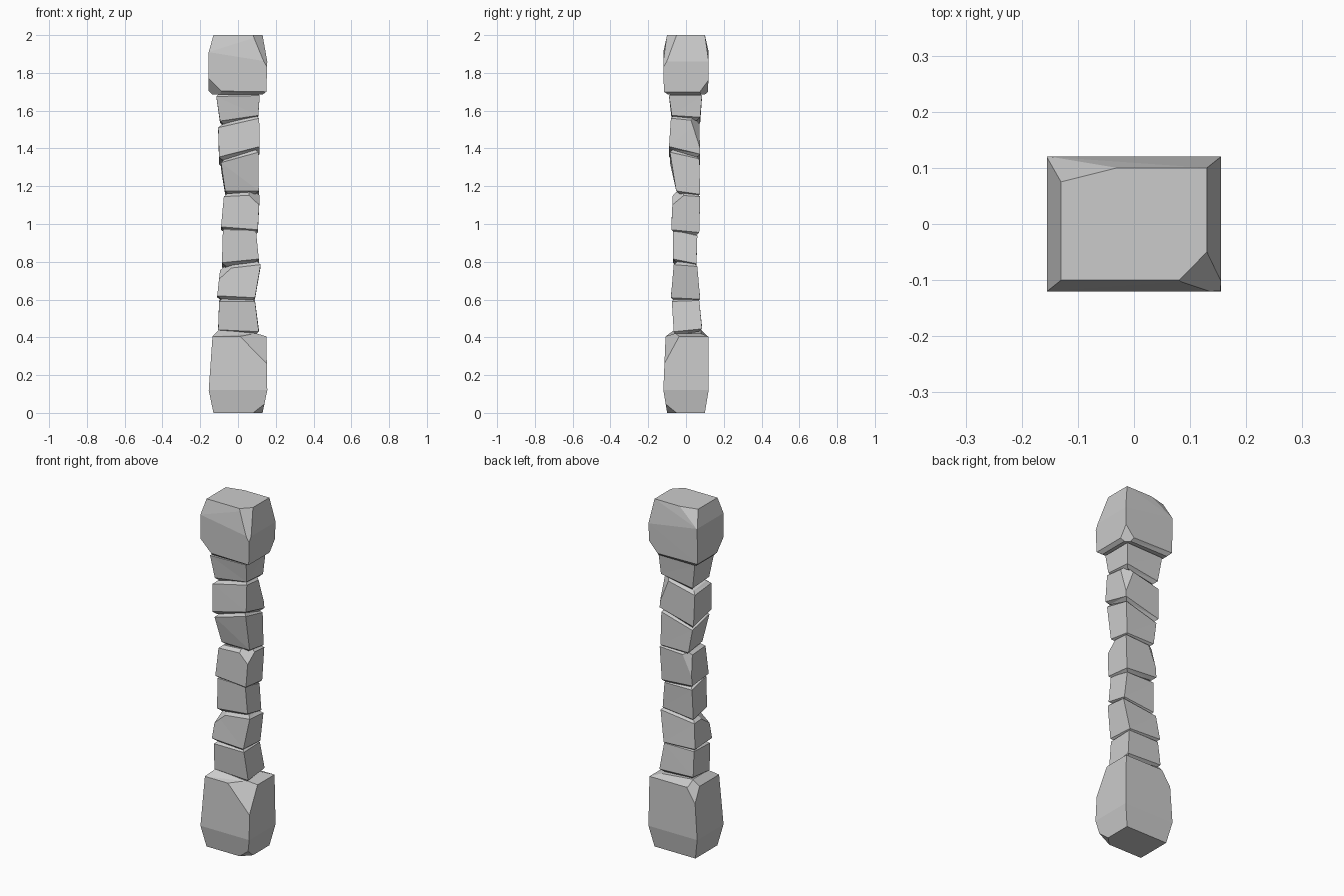
import bpy, bmesh
from mathutils import Vector


def ring(x0, x1, y0, y1, zl, zr, dy=0.0):
    """Four corners; zl/zr are front-left/front-right heights, dy is added at the back."""
    return [Vector(c) for c in ((x0, y0, zl), (x1, y0, zr), (x1, y1, zr + dy), (x0, y1, zl + dy))]


def inset(r, d, dz):
    c = sum(r, Vector()) / 4
    return [Vector((p.x - d * (1 if p.x > c.x else -1),
                    p.y - d * (1 if p.y > c.y else -1), p.z + dz)) for p in r]


def stone(name, rings, cuts=()):
    bm = bmesh.new()
    vs = [[bm.verts.new(p) for p in r] for r in rings]
    bm.faces.new(vs[0][::-1])
    bm.faces.new(vs[-1])
    for a, b in zip(vs, vs[1:]):
        for i in range(4):
            j = (i + 1) % 4
            bm.faces.new((a[i], a[j], b[j], b[i]))
    bmesh.ops.triangulate(bm, faces=bm.faces[:])
    centre = sum((p for r in rings for p in r), Vector()) / (4 * len(rings))
    # chip corners off with planes through three points
    for pts in cuts:
        p, q, s = map(Vector, pts)
        n = (q - p).cross(s - p).normalized()
        if n.dot(centre - p) > 0:
            n.negate()
        bmesh.ops.bisect_plane(bm, geom=bm.verts[:] + bm.edges[:] + bm.faces[:],
                               plane_co=p, plane_no=n, clear_outer=True)
        bmesh.ops.holes_fill(bm, edges=[e for e in bm.edges if e.is_boundary])
    bmesh.ops.recalc_face_normals(bm, faces=bm.faces[:])
    me = bpy.data.meshes.new(name)
    bm.to_mesh(me)
    bm.free()
    bpy.context.collection.objects.link(bpy.data.objects.new(name, me))


# base block
stone("base_block", [
    ring(-.13, .13, -.10, .10, 0, 0),
    ring(-.155, .155, -.12, .12, .12, .12),
    ring(-.135, .15, -.108, .118, .405, .405),
    ring(-.10, .10, -.06, .08, .44, .42)],
    cuts=[((.08, -.10, 0), (.13, -.05, 0), (.142, -.11, .05)),
          ((.03, -.109, .385), (.15, -.05, .38), (.152, -.115, .26)),
          ((-.09, .118, .40), (-.138, .07, .40), (-.143, .119, .32))])

# stacked shaft stones: lower ring, upper ring
shaft = [
    ((-.105, .11, -.065, .085, .44, .43, .015), (-.10, .09, -.075, .07, .59, .59, .005)),
    ((-.11, .09, -.08, .075, .62, .61, -.008), (-.095, .12, -.065, .06, .76, .785, -.01)),
    ((-.085, .11, -.07, .055, .795, .815, -.025), (-.08, .095, -.07, .06, .97, .968, -.03)),
    ((-.09, .105, -.078, .07, .985, .97, -.015), (-.075, .115, -.07, .075, 1.145, 1.155, -.01)),
    ((-.068, .11, -.052, .075, 1.175, 1.175, -.018), (-.09, .108, -.085, .07, 1.325, 1.38, -.035)),
    ((-.10, .115, -.09, .075, 1.355, 1.41, -.04), (-.105, .112, -.08, .07, 1.51, 1.56, -.015)),
    ((-.095, .107, -.075, .075, 1.545, 1.575, -.01), (-.115, .115, -.09, .085, 1.675, 1.68, 0)),
]
# small chips on individual stones
chips = {
    1: [((-.03, -.067, .77), (-.097, .0, .755), (-.107, -.074, .70))],
    3: [((.06, -.07, 1.15), (.113, -.015, 1.15), (.112, -.073, 1.10)),
        ((-.03, .075, 1.14), (-.075, .05, 1.135), (-.085, .07, 1.03))],
    5: [((.06, .07, 1.54), (.112, .03, 1.54), (.114, .075, 1.40))],
}
for i, (lo, hi) in enumerate(shaft):
    a, b = ring(*lo), ring(*hi)
    stone(f"shaft_stone_{i + 1}", [inset(a, .018, -.016), a, b, inset(b, .018, .016)],
          chips.get(i, ()))

# cap block
stone("cap_block", [
    ring(-.135, .13, -.095, .10, 1.685, 1.685),
    ring(-.155, .15, -.117, .117, 1.705, 1.70),
    ring(-.155, .155, -.12, .12, 1.91, 1.86),
    ring(-.13, .13, -.10, .10, 2, 2)],
    cuts=[((.08, -.10, 2), (.13, -.05, 2), (.15, -.118, 1.84)),
          ((-.03, .10, 2), (-.13, .075, 2), (-.154, .119, 1.91)),
          ((-.155, -.118, 1.77), (-.09, -.117, 1.705), (-.155, -.06, 1.705)),
          ((.152, .118, 1.76), (.10, .117, 1.702), (.15, .075, 1.702))])
